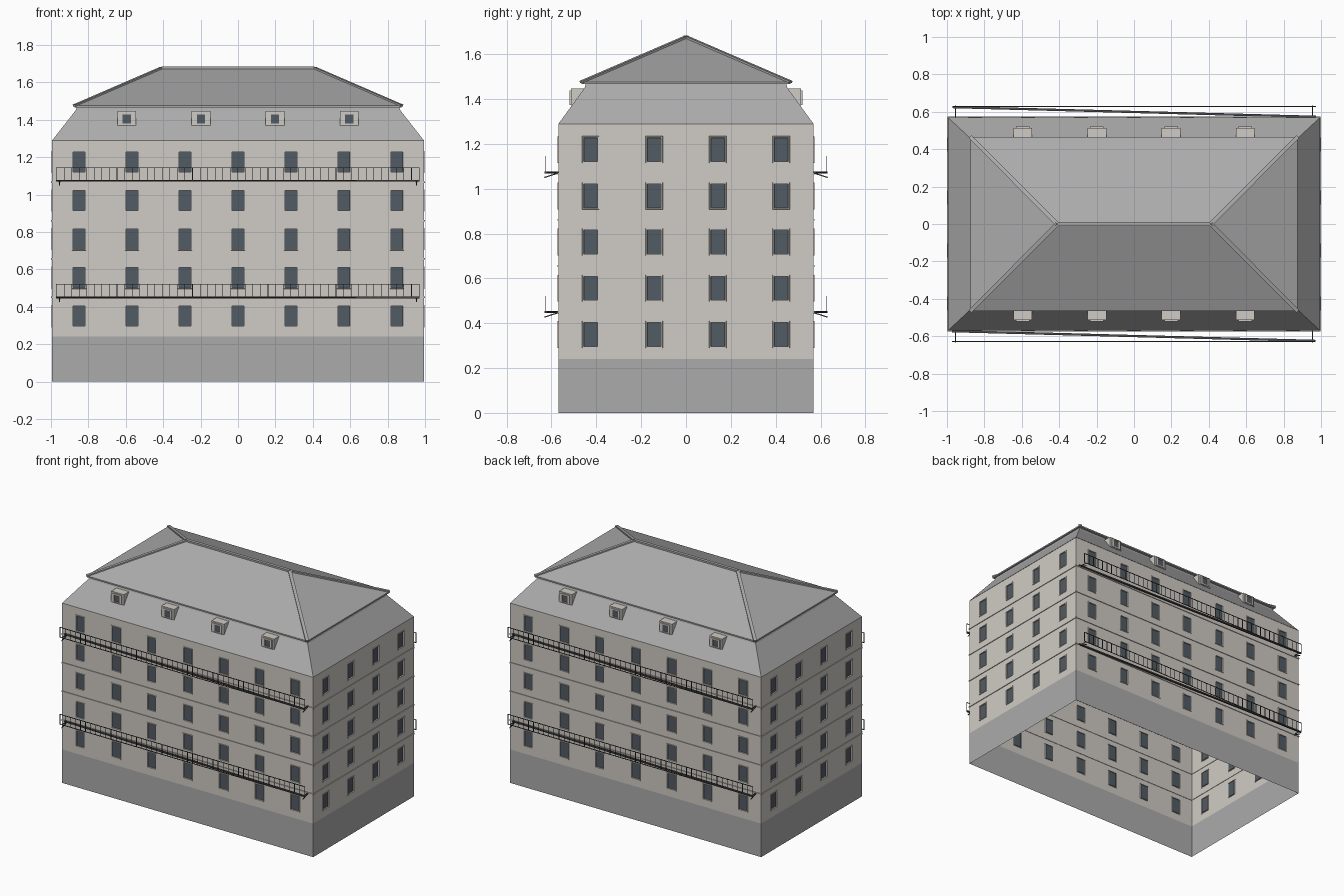
import bpy, bmesh, math
from mathutils import Matrix, Vector

if "Cube" in bpy.data.objects:
    bpy.data.objects.remove(bpy.data.objects["Cube"])


def material(name, r, g, b):
    m = bpy.data.materials.new(name)
    m.diffuse_color = (r, g, b, 1)
    m.use_nodes = True
    m.node_tree.nodes["Principled BSDF"].inputs["Base Color"].default_value = m.diffuse_color
    return m


PLASTER = material("warm plaster", 0.63, 0.60, 0.555)
GREY = material("grey stone and roof", 0.41, 0.41, 0.41)
GLASS = material("dark glass", 0.083, 0.106, 0.126)
METAL = material("dark metal", 0.07, 0.07, 0.07)

HX, HY, TOP = 0.994, 0.569, 1.288      # wall half sizes and height
BASE = 0.24                            # top of the plinth
FLOORS = [0.29 + 0.206 * i for i in range(5)]   # bottoms of window frames


def finish(bm, name, mats, turn=0):
    bm.transform(Matrix.Rotation(turn, 4, 'Z'))
    me = bpy.data.meshes.new(name)
    bm.to_mesh(me)
    bm.free()
    for m in mats:
        me.materials.append(m)
    ob = bpy.data.objects.new(name, me)
    bpy.context.collection.objects.link(ob)
    return ob


def box(bm, x0, x1, y0, y1, z0, z1, mat=0):
    m = Matrix.Translation(((x0 + x1) / 2, (y0 + y1) / 2, (z0 + z1) / 2))
    m = m @ Matrix.Diagonal((x1 - x0, y1 - y0, z1 - z0, 1))
    geo = bmesh.ops.create_cube(bm, size=1, matrix=m)
    for f in {f for v in geo["verts"] for f in v.link_faces}:
        f.material_index = mat


def bar(bm, a, b, width, height):
    """Square-cut bar running from a to b."""
    a, b = Vector(a), Vector(b)
    d = b - a
    side = d.cross(Vector((0, 0, 1))).normalized()
    up = side.cross(d).normalized()
    m = Matrix((d, side * width, up * height)).transposed().to_4x4()
    bmesh.ops.create_cube(bm, size=1, matrix=Matrix.Translation((a + b) / 2) @ m)


def wall(name, half, dist, columns, turn):
    """Wall sheet with a plinth and raised window frames around sunken glass."""
    bm = bmesh.new()
    xs = sorted([-half, half] + [c + s * 0.038 for c in columns for s in (-1, 1)])
    zs = sorted([0, BASE, TOP] + FLOORS + [z + 0.12 for z in FLOORS])
    grid = [[bm.verts.new((x, -dist, z)) for x in xs] for z in zs]
    windows = []
    for j in range(len(zs) - 1):
        for i in range(len(xs) - 1):
            f = bm.faces.new((grid[j][i], grid[j][i + 1], grid[j + 1][i + 1], grid[j + 1][i]))
            f.material_index = 1 if zs[j + 1] <= BASE + 0.001 else 0
            if i % 2 and zs[j] in FLOORS:
                windows.append(f)
    bm.normal_update()
    for thickness, depth in ((0.0005, 0.004), (0.009, 0), (0.0005, -0.009)):
        bmesh.ops.inset_individual(bm, faces=windows, thickness=thickness, depth=depth)
        bm.normal_update()
    for f in windows:
        f.material_index = 2
    finish(bm, name, (PLASTER, GREY, GLASS), turn)


long_cols = [-0.85 + 0.2833 * i for i in range(7)]
short_cols = [-0.425 + 0.2833 * i for i in range(4)]
wall("front_wall", HX, HY, long_cols, 0)
wall("right_wall", HY, HX, short_cols, math.pi / 2)
wall("back_wall", HX, HY, long_cols, math.pi)
wall("left_wall", HY, HX, short_cols, -math.pi / 2)

# Thin string courses between the floors
bm = bmesh.new()
for i in range(4):
    z = 0.45 + 0.2055 * i
    for s in (-1, 1):
        y, x = s * (HY + 0.001), s * (HX + 0.001)
        box(bm, -HX - 0.004, HX + 0.004, y - 0.004, y + 0.004, z - 0.004, z + 0.004)
        box(bm, x - 0.004, x + 0.004, -HY, HY, z - 0.004, z + 0.004)
finish(bm, "string_courses", (PLASTER,))


def rings(bm, levels):
    """Skin between stacked rectangles (half x, half y, z)."""
    loops = [[bm.verts.new((sx * x, sy * y, z)) for sx, sy in ((-1, -1), (1, -1), (1, 1), (-1, 1))]
             for x, y, z in levels]
    for a, b in zip(loops, loops[1:]):
        for i in range(4):
            k = (i + 1) % 4
            bm.faces.new((a[i], a[k], b[k], b[i]))
    return loops


# Steep lower roof with a short neck below the eaves
bm = bmesh.new()
rings(bm, [(HX + 0.001, HY + 0.001, TOP), (0.868, 0.452, 1.45), (0.862, 0.447, 1.468)])
finish(bm, "lower_roof", (GREY,))

# Hipped upper roof with a thin eave edge
EX, EY, EZ, RX, RZ = 0.875, 0.466, 1.476, 0.41, 1.676
bm = bmesh.new()
loops = rings(bm, [(EX, EY, 1.466), (EX, EY, EZ)])
bm.faces.new(loops[0][::-1])
a, b, c, d = loops[1]
left, right = bm.verts.new((-RX, 0, RZ)), bm.verts.new((RX, 0, RZ))
for f in ((a, b, right, left), (b, c, right), (c, d, left, right), (d, a, left)):
    bm.faces.new(f)
finish(bm, "upper_roof", (GREY,))

# Capping along the ridge and hips
bm = bmesh.new()
bar(bm, (-RX, 0, RZ + 0.002), (RX, 0, RZ + 0.002), 0.022, 0.012)
for sx in (-1, 1):
    for sy in (-1, 1):
        bar(bm, (sx * EX, sy * EY, EZ), (sx * RX, 0, RZ + 0.001), 0.022, 0.01)
finish(bm, "roof_capping", (GREY,))

for side, turn in (("front", 0), ("back", math.pi)):
    # Small dormers with a framed pane
    bm = bmesh.new()
    for x in (-0.595, -0.198, 0.198, 0.595):
        box(bm, x - 0.05, x + 0.05, -0.513, -0.44, 1.37, 1.446)
        for s in (-1, 1):
            box(bm, x + s * 0.029 - 0.007, x + s * 0.029 + 0.007, -0.52, -0.512, 1.373, 1.437)
            z = 1.405 + s * 0.028
            box(bm, x - 0.023, x + 0.023, -0.52, -0.512, z - 0.004, z + 0.004)
        box(bm, x - 0.023, x + 0.023, -0.515, -0.512, 1.38, 1.43, 1)
    finish(bm, side + "_dormers", (PLASTER, GLASS), turn)

    # Railings with balusters, a slanting walkway plank and end brackets
    for level, z in (("lower", 0.447), ("upper", 1.07)):
        bm = bmesh.new()
        y = -0.628
        for h in (0.002, 0.073):
            box(bm, -0.972, 0.97, y - 0.002, y + 0.002, z + h - 0.002, z + h + 0.002)
        for i in range(49):
            x = -0.97 + i * 1.938 / 48
            box(bm, x - 0.0015, x + 0.0015, y - 0.0015, y + 0.0015, z, z + 0.073)
        for x in (-0.955, 0.955):
            bar(bm, (x, -HY, z), (x, -0.632, z - 0.02), 0.004, 0.005)
            bar(bm, (x, -HY, z + 0.003), (x, y, z + 0.003), 0.004, 0.004)
        bar(bm, (-0.972, -0.573, z + 0.003), (0.97, -0.625, z + 0.003), 0.012, 0.009)
        finish(bm, f"{side}_{level}_railing", (METAL,), turn)
